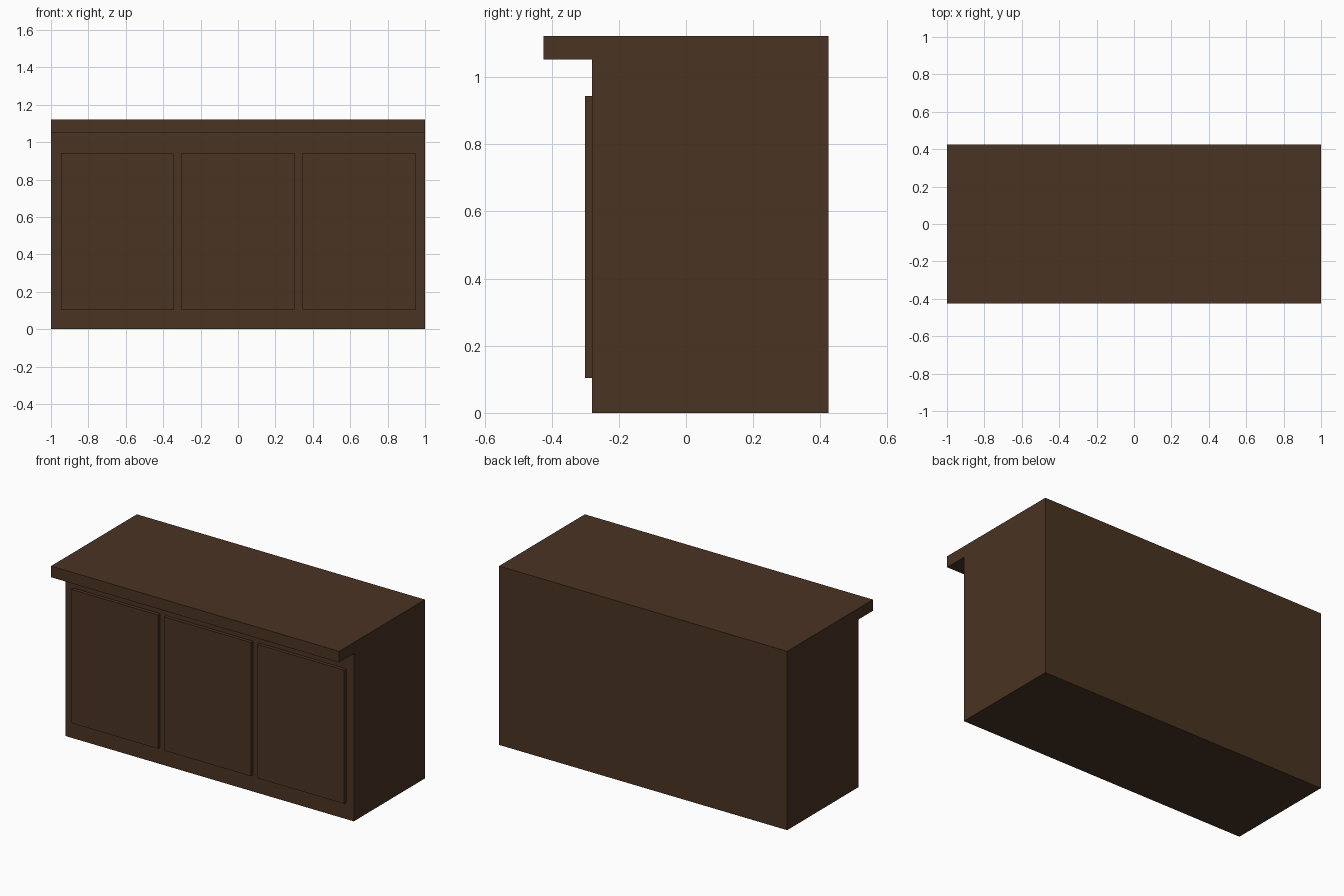
import bpy
import bmesh

cube = bpy.data.objects.get("Cube")
if cube:
    bpy.data.objects.remove(cube, do_unlink=True)

wood = bpy.data.materials.new("dark_brown_wood")
wood.use_nodes = True
COLOUR = (0.067, 0.033, 0.016, 1)
wood.diffuse_color = COLOUR
wood.node_tree.nodes["Principled BSDF"].inputs["Base Color"].default_value = COLOUR


def extrude_profile(name, profile, x0, x1):
    """Solid made by sweeping a (y, z) outline along x."""
    bm = bmesh.new()
    face = bm.faces.new([bm.verts.new((x0, y, z)) for y, z in profile])
    swept = bmesh.ops.extrude_face_region(bm, geom=[face])["geom"]
    verts = [v for v in swept if isinstance(v, bmesh.types.BMVert)]
    bmesh.ops.translate(bm, verts=verts, vec=(x1 - x0, 0, 0))
    bmesh.ops.recalc_face_normals(bm, faces=bm.faces)
    mesh = bpy.data.meshes.new(name)
    bm.to_mesh(mesh)
    bm.free()
    mesh.materials.append(wood)
    obj = bpy.data.objects.new(name, mesh)
    bpy.context.collection.objects.link(obj)


# Counter body with its overhanging top, as one side outline
FRONT, BACK, LIP = -0.28, 0.425, -0.425
TOP, UNDERSIDE = 1.122, 1.052
extrude_profile("counter_body", [
    (FRONT, 0), (BACK, 0), (BACK, TOP),
    (LIP, TOP), (LIP, UNDERSIDE), (FRONT, UNDERSIDE)], -1, 1)

# Three raised front panels
for name, x in (("right", -0.645), ("middle", 0), ("left", 0.647)):
    extrude_profile(name + "_front_panel", [
        (FRONT, 0.104), (FRONT, 0.943), (-0.301, 0.943), (-0.301, 0.104)],
        x - 0.301, x + 0.301)
